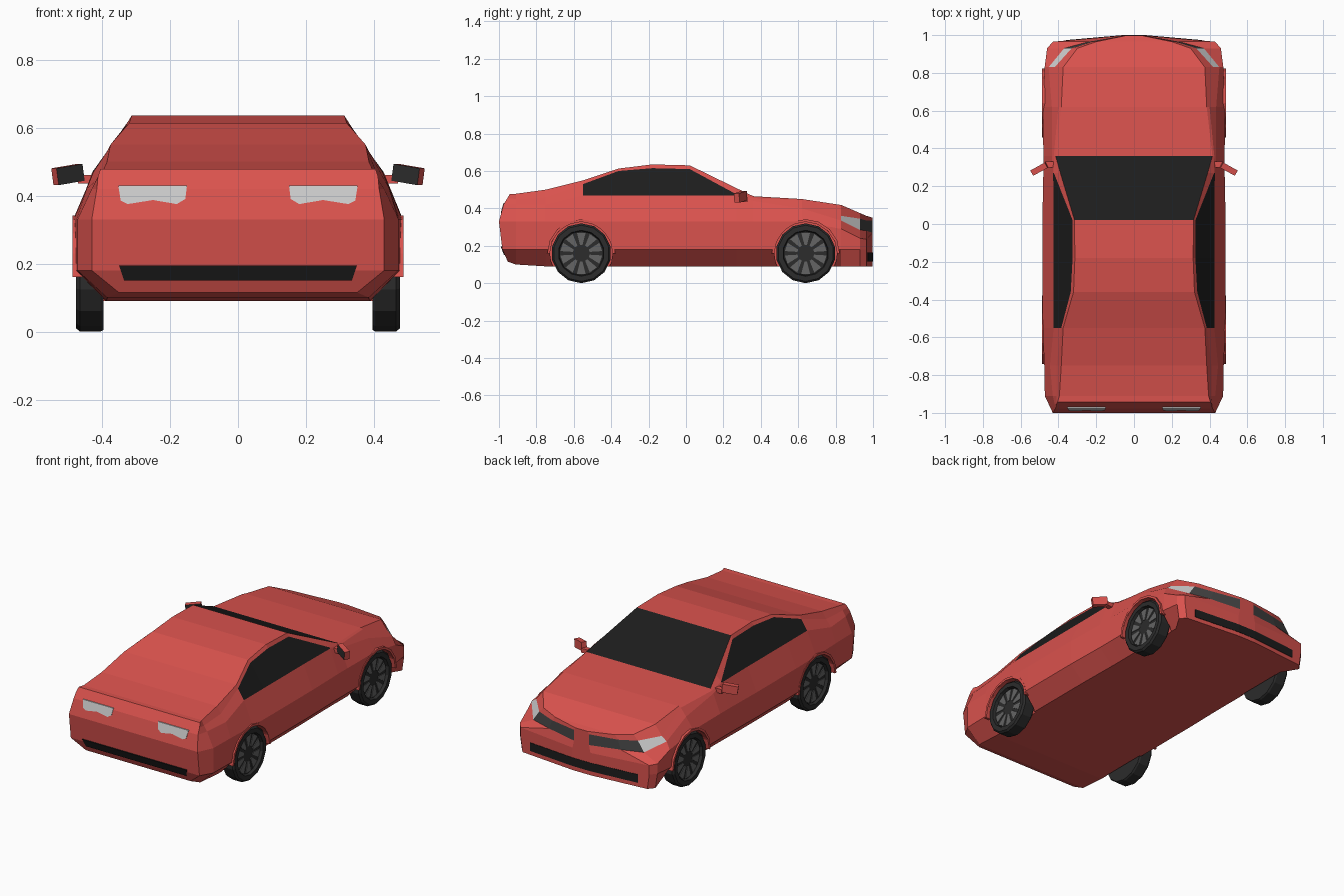
import bpy, bmesh, math
from mathutils import Matrix, Vector

if "Cube" in bpy.data.objects:
    bpy.data.objects.remove(bpy.data.objects["Cube"])


def material(name, rgb):
    m = bpy.data.materials.new(name)
    m.diffuse_color = (*rgb, 1)
    m.use_nodes = True
    m.node_tree.nodes["Principled BSDF"].inputs["Base Color"].default_value = m.diffuse_color
    return m


RED = material("red_paint", (0.70, 0.085, 0.075))
BLACK = material("black_glass", (0.012, 0.012, 0.012))
RUBBER = material("dark_rubber", (0.025, 0.025, 0.025))
SPOKE = material("spoke_grey", (0.13, 0.13, 0.13))
GRILLE = material("grille_grey", (0.06, 0.06, 0.06))
LAMP = material("lamp_grey", (0.6, 0.6, 0.6))


def finish(bm, name, mats):
    bmesh.ops.recalc_face_normals(bm, faces=bm.faces)
    me = bpy.data.meshes.new(name)
    bm.to_mesh(me)
    bm.free()
    for m in mats:
        me.materials.append(m)
    ob = bpy.data.objects.new(name, me)
    bpy.context.collection.objects.link(ob)
    return ob


def plates(name, polys, offset, mat, sides=(1, -1)):
    """Solid plates from polygons pushed along an offset, mirrored in x."""
    bm = bmesh.new()
    off = Vector(offset)
    for s in sides:
        for poly in polys:
            lo = [bm.verts.new((s * p[0], p[1], p[2])) for p in poly]
            hi = [bm.verts.new((s * (p[0] + off.x), p[1] + off.y, p[2] + off.z)) for p in poly]
            bm.faces.new(lo)
            bm.faces.new(hi[::-1])
            n = len(poly)
            for i in range(n):
                bm.faces.new((lo[i], lo[(i + 1) % n], hi[(i + 1) % n], hi[i]))
    return finish(bm, name, [mat])


# Body stations: y, floor z, half width, belt x z, glass top x z, roof edge x z
STATIONS = [
    (-1.00, .115, .43, .415, .42, .412, .455, .405, .478),
    (-.91, .10, .472, .43, .42, .41, .45, .395, .478),
    (-.75, .09, .475, .445, .42, .41, .46, .385, .50),
    (-.55, .09, .483, .425, .47, .385, .53, .375, .55),
    (-.36, .09, .485, .425, .47, .335, .60, .32, .613),
    (-.18, .09, .485, .425, .47, .325, .615, .313, .635),
    (.02, .09, .485, .425, .47, .325, .61, .315, .63),
    (.27, .09, .48, .428, .47, .424, .475, .39, .508),
    (.36, .09, .48, .435, .44, .425, .455, .415, .465),
    (.62, .09, .482, .435, .40, .40, .445, .385, .45),
    (.83, .09, .473, .452, .335, .42, .36, .375, .418),
    (.93, .09, .46, .37, .285, .33, .345, .30, .375),
    (.965, .09, .43, .24, .28, .22, .335, .20, .36),
    (.998, .09, .06, .05, .27, .05, .335, .04, .35),
]


def build_body():
    bm = bmesh.new()
    rings = []
    for k, (y, zb, w, x4, z4, x5, z5, x6, z6) in enumerate(STATIONS):
        half = [(w * (.97 if y > .9 else .815), zb), (w, .18), (w, min(.33, z4 - .045)),
                (x4, z4), (x5, z5), (x6, z6)]
        rake = lambda z: .45 * max(0, .22 - z) + .6 * max(0, z - .38) if k == 0 else 0
        pts = half + [(-x, z) for x, z in reversed(half)]
        rings.append([bm.verts.new((x, y + rake(z), z)) for x, z in pts])
    for k in range(len(rings) - 1):
        a, b, y = rings[k], rings[k + 1], STATIONS[k][0]
        for i in range(12):
            j = (i + 1) % 12
            f = bm.faces.new((a[i], a[j], b[j], b[i]))
            if i in (3, 7):
                if -.56 < y < .1:
                    f.material_index = 1      # side windows
                elif y == .83:
                    f.material_index = 2      # headlights
                elif y > .9:
                    f.material_index = 3      # grille
            elif i == 5 and 0 < y < .3:
                f.material_index = 1          # windscreen
    for r in (rings[0], rings[-1]):
        for i in range(5):
            bm.faces.new((r[i], r[i + 1], r[10 - i], r[11 - i]))
    return finish(bm, "car_body", [RED, BLACK, LAMP, GRILLE])


body = build_body()

# Wheel wells
AXLES = (-.56, .64)
WZ = .16


def circle(y, r, n, a0=-math.pi / 2, sweep=2 * math.pi, x=0.0):
    return [(x, y + r * math.cos(a0 + sweep * i / n), WZ + r * math.sin(a0 + sweep * i / n))
            for i in range(n)]


cutter = plates("wheel_well_cutter", [circle(y, .168, 20, x=.385) for y in AXLES], (.3, 0, 0), RED)
cutter.hide_render = True
cutter.hide_set(True)
cut = body.modifiers.new("wheel_wells", "BOOLEAN")
cut.operation = "DIFFERENCE"
cut.solver = "EXACT"
cut.object = cutter

# Arch lips above the wheels
lips = []
for y in AXLES:
    for i in range(8):
        a, b = math.pi * i / 8, math.pi * (i + 1) / 8
        lips.append([(.44, y + r * math.cos(t), WZ + r * math.sin(t))
                     for r, t in ((.168, a), (.182, a), (.182, b), (.168, b))])
plates("arch_lips", lips, (.046, 0, 0), RED)

# Wheels: lathed tyre with recessed rim, plus ten spokes
TYRE = [(.395, .03), (.395, .155), (.405, .16), (.465, .16), (.476, .15),
        (.476, .123), (.458, .118), (.458, .03)]
for y in AXLES:
    for s, side in ((1, "right"), (-1, "left")):
        bm = bmesh.new()
        n = 14
        loops = [[bm.verts.new((s * p[0], p[1], p[2])) for p in circle(y, r, n, x=x)] for x, r in TYRE]
        for a, b in zip(loops, loops[1:]):
            for i in range(n):
                bm.faces.new((a[i], a[(i + 1) % n], b[(i + 1) % n], b[i]))
        bm.faces.new(loops[0])
        bm.faces.new(loops[-1])
        finish(bm, ("rear_" if y < 0 else "front_") + side + "_wheel", [RUBBER])
spokes = []
for y in AXLES:
    for i in range(10):
        t = 2 * math.pi * (i + .5) / 10
        spokes.append([(.456, y + r * math.cos(t + d), WZ + r * math.sin(t + d))
                       for r, d in ((.045, -.15), (.112, -.21), (.112, .21), (.045, .15))])
plates("wheel_spokes", spokes, (.006, 0, 0), SPOKE)

# Lamps and vent on the -y end
lamp_y = lambda z: -1.003 + .27 * (z - .33)
outline = [(.15, .43), (.352, .43), (.345, .385), (.325, .375), (.25, .387), (.18, .375), (.155, .39)]
plates("tail_lamps", [[(x, lamp_y(z), z) for x, z in outline]], (0, .012, 0), LAMP)
plates("rear_vent", [[(0, -.973, .15), (.335, -.973, .15), (.35, -.99, .195), (0, -.99, .195)]],
       (0, .015, 0), BLACK)

# Intake on the +y bumper
plates("front_intake",
       [[(x, y, z) for x, y, z in ((0, 1, .115), (.06, 1, .115), (.06, 1, .165), (0, 1, .165))],
        [(.06, 1, .115), (.36, .9735, .115), (.36, .9735, .165), (.06, 1, .165)]],
       (0, -.01, 0), BLACK)

# Door mirrors: arm and angled head with dark glass facing -y
for s, side in ((1, "right"), (-1, "left")):
    bm = bmesh.new()
    arm = Matrix.Translation((s * .445, .315, .448)) @ Matrix.Diagonal((.05, .03, .026, 1))
    bmesh.ops.create_cube(bm, size=1, matrix=arm)
    head = (Matrix.Translation((s * .5, .292, .462)) @ Matrix.Rotation(-s * .5, 4, "Z")
            @ Matrix.Rotation(s * .15, 4, "Y") @ Matrix.Diagonal((.088, .032, .05, 1)))
    new = bmesh.ops.create_cube(bm, size=1, matrix=head)["verts"]
    bm.normal_update()
    for f in {f for v in new for f in v.link_faces}:
        if f.normal.y < -.7:
            f.material_index = 1
    finish(bm, side + "_door_mirror", [RED, RUBBER])
